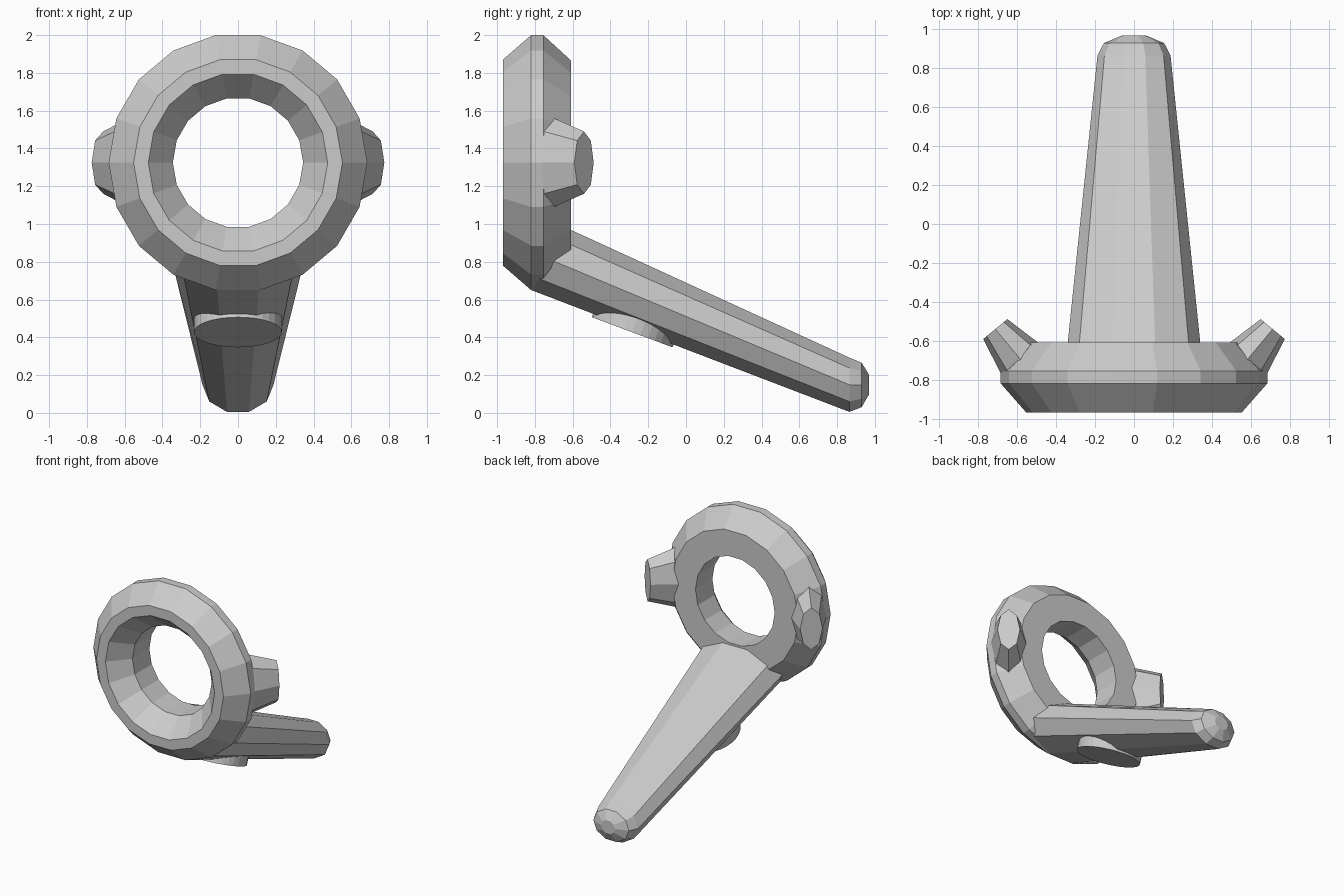
import bpy, bmesh
from math import sin, cos, tau
from mathutils import Vector

if "Cube" in bpy.data.objects:
    bpy.data.objects.remove(bpy.data.objects["Cube"])


def loft(name, rings, closed=False):
    """Skin a list of equal-length vertex rings; cap the ends unless closed."""
    bm = bmesh.new()
    vs = [[bm.verts.new(p) for p in r] for r in rings]
    n = len(rings[0])
    pairs = list(zip(vs, vs[1:])) + ([(vs[-1], vs[0])] if closed else [])
    for a, b in pairs:
        for i in range(n):
            j = (i + 1) % n
            bm.faces.new((a[i], a[j], b[j], b[i]))
    if not closed:
        bm.faces.new(vs[0])
        bm.faces.new(vs[-1])
    bmesh.ops.recalc_face_normals(bm, faces=bm.faces)
    me = bpy.data.meshes.new(name)
    bm.to_mesh(me)
    bm.free()
    ob = bpy.data.objects.new(name, me)
    bpy.context.collection.objects.link(ob)
    return ob


def ellipse(center, u, v, n):
    """Polygon ring around center spanned by half-axis vectors u and v."""
    c, u, v = Vector(center), Vector(u), Vector(v)
    return [c + u * cos(tau * i / n) + v * sin(tau * i / n) for i in range(n)]


# Tracking ring: chamfered profile (radius, y) swept around the y axis
profile = [(0.685, -0.82), (0.685, -0.755), (0.55, -0.61),
           (0.345, -0.61), (0.345, -0.82), (0.475, -0.97), (0.553, -0.97)]
loft("ring", [ellipse((0, y, 1.325), (r, 0, 0), (0, 0, r), 18)
              for r, y in profile], closed=True)

# Handle: tapered ten-sided grip with a rounded tip
# (centre y, centre z, half width, tilt in y, half height)
sections = [(-0.72, 0.812, 0.352, 0.105, 0.170),
            (0.865, 0.149, 0.188, 0, 0.151),
            (0.93, 0.148, 0.155, 0, 0.124),
            (0.97, 0.15, 0.06, 0, 0.053)]
loft("handle", [ellipse((0, y, z), (w, 0, 0), (0, t, h), 10)
                for y, z, w, t, h in sections])

# Trigger pad: round disc sunk into the underside of the handle
normal = Vector((0, -0.35, -0.937)).normalized()
along = Vector((0, 0.937, -0.35)).normalized()
face = Vector((0, -0.285, 0.427))
loft("trigger_pad", [ellipse(face - normal * d, (0.233, 0, 0), along * 0.228, 32)
                     for d in (0, 0.12)])

# Side knobs: tall tapered octagons angled out of the back of the ring
for side, s in (("right", 1), ("left", -1)):
    across = Vector((0.77 * s, -0.64, 0))
    loft("knob_" + side, [
        ellipse((0.58 * s, -0.70, 1.325), across * 0.128, (0, 0, 0.235), 8),
        ellipse((0.713 * s, -0.54, 1.325), across * 0.08, (0, 0, 0.165), 8)])
